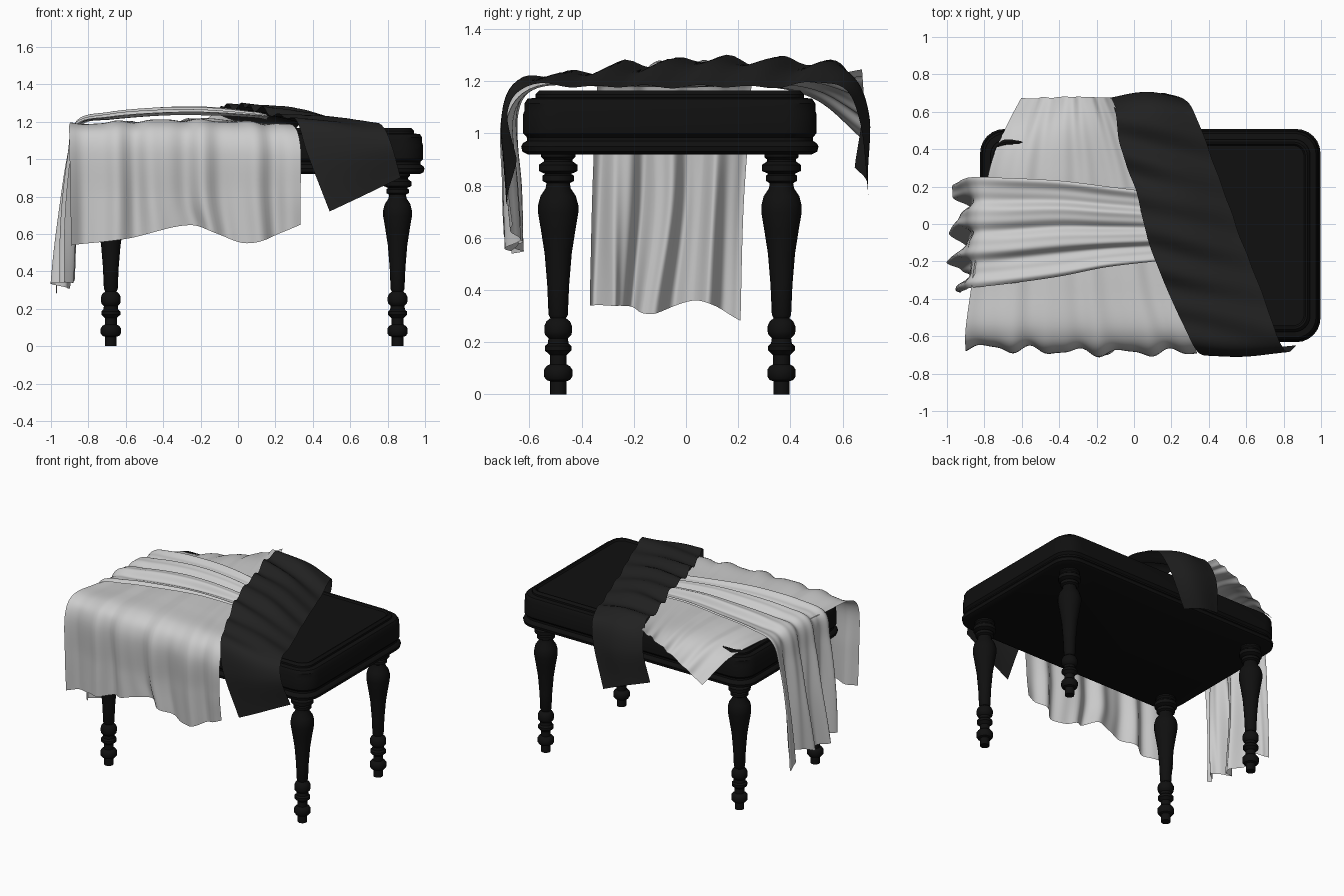
import bpy, bmesh
from math import sin, cos, pi
from mathutils import Vector

CX, CY = 0.087, -0.062          # table centre


def material(name, v):
    m = bpy.data.materials.new(name)
    m.diffuse_color = (v, v, v, 1)
    return m


black = material("black_wood", 0.005)
dark = material("dark_fabric", 0.016)


def finish(name, bm, mat=None, angle=None):
    me = bpy.data.meshes.new(name)
    bm.to_mesh(me)
    bm.free()
    ob = bpy.data.objects.new(name, me)
    bpy.context.collection.objects.link(ob)
    if mat:
        me.materials.append(mat)
    if angle is None:
        for p in me.polygons:
            p.use_smooth = True
    else:
        bpy.ops.object.select_all(action='DESELECT')
        ob.select_set(True)
        bpy.context.view_layer.objects.active = ob
        bpy.ops.object.shade_smooth_by_angle(angle=angle)
    return ob


def skin(loops):
    """Bridge closed loops of equal length and cap both ends."""
    bm = bmesh.new()
    rings = [[bm.verts.new(p) for p in lp] for lp in loops]
    n = len(rings[0])
    for a, b in zip(rings, rings[1:]):
        for i in range(n):
            j = (i + 1) % n
            bm.faces.new((a[i], a[j], b[j], b[i]))
    bm.faces.new(rings[0][::-1])
    bm.faces.new(rings[-1])
    return bm


def rounded_rect(inset, z, hx=0.91, hy=0.57, r=0.13, n=7):
    rr = r - inset * 0.8
    pts = []
    for k, (sx, sy) in enumerate(((1, 1), (-1, 1), (-1, -1), (1, -1))):
        for i in range(n):
            a = (k + i / (n - 1)) * pi / 2
            pts.append((CX + sx * (hx - inset - rr) + rr * cos(a),
                        CY + sy * (hy - inset - rr) + rr * sin(a), z))
    return pts


# Table top with moulded apron
apron = [(.025, .92), (.005, .93), (0, .95), (.006, .962), (.022, .972), (.022, .985),
         (.008, 1.0), (.008, 1.075), (.012, 1.085), (.012, 1.115), (.024, 1.133), (.055, 1.137),
         (.055, 1.15), (.07, 1.165), (.08, 1.163), (.088, 1.152), (.1, 1.152)]
finish("table_top", skin([rounded_rect(*p) for p in apron]), black, 0.6)

# Turned legs
turning = [(.031, 0), (.031, .05), (.045, .055), (.054, .068), (.054, .095), (.045, .108),
           (.032, .115), (.032, .15), (.04, .158), (.051, .168), (.051, .185), (.04, .195),
           (.037, .215), (.05, .228), (.053, .24), (.053, .262), (.045, .28), (.03, .292),
           (.037, .305), (.042, .42), (.052, .54), (.066, .63), (.077, .695), (.077, .725),
           (.068, .76), (.048, .79), (.045, .81), (.06, .818), (.06, .838), (.05, .845),
           (.074, .856), (.074, .88), (.055, .893), (.055, .9), (.066, .91), (.066, .925)]
for side, x in (("left", -.68), ("right", .853)):
    for end, y in (("front", -.49), ("back", .366)):
        rings = [[(x + r * cos(2 * pi * i / 16), y + r * sin(2 * pi * i / 16), z)
                  for i in range(16)] for r, z in turning]
        finish(f"{end}_{side}_leg", skin(rings), black, 0.6)


def resample(pts, n):
    """Catmull-Rom spline through pts, n samples."""
    P = [Vector(p) for p in pts]
    P = [2 * P[0] - P[1]] + P + [2 * P[-1] - P[-2]]
    out = []
    for k in range(n):
        t = k / (n - 1) * (len(pts) - 1)
        i = min(int(t), len(pts) - 2)
        t -= i
        a, b, c, d = P[i:i + 4]
        out.append(0.5 * (2 * b + (c - a) * t + (2 * a - 5 * b + 4 * c - d) * t * t
                          + (3 * b - a - 3 * c + d) * t ** 3))
    return out


def cloth(name, rows, nu, nv, fold, mat=None):
    """Smooth sheet through rows of points, displaced along its normals by fold."""
    across = [resample(r, nu) for r in rows]
    cols = [resample([r[i] for r in across], nv) for i in range(nu)]
    bm = bmesh.new()
    g = [[bm.verts.new(p) for p in c] for c in cols]
    for i in range(nu - 1):
        for j in range(nv - 1):
            bm.faces.new((g[i][j], g[i][j + 1], g[i + 1][j + 1], g[i + 1][j]))
    bm.normal_update()
    if g[nu // 2][nv // 2].normal.z < 0:
        bmesh.ops.reverse_faces(bm, faces=bm.faces[:])
        bm.normal_update()
    shift = [(g[i][j], g[i][j].normal * fold(i / (nu - 1), j / (nv - 1), g[i][j].co))
             for i in range(nu) for j in range(nv)]
    for v, d in shift:
        v.co += d
    finish(name, bm, mat)


def ramp(x, a, b):
    t = max(0, min(1, (x - a) / (b - a)))
    return t * t * (3 - 2 * t)


# Wide cloth hanging over the front, rows from back to front
cloth("front_drape", [
    [(-.6, .67, .975), (-.34, .68, 1.14), (-.12, .675, 1.245)],
    [(-.69, .5, 1.12), (-.34, .5, 1.2), (-.03, .48, 1.21)],
    [(-.77, .3, 1.177), (-.33, .28, 1.21), (.06, .25, 1.195)],
    [(-.82, 0, 1.175), (-.33, 0, 1.205), (.14, 0, 1.19)],
    [(-.87, -.34, 1.18), (-.32, -.34, 1.21), (.22, -.35, 1.185)],
    [(-.9, -.56, 1.18), (-.3, -.58, 1.195), (.3, -.58, 1.175)],
    [(-.9, -.65, 1.08), (-.3, -.68, 1.08), (.335, -.68, 1.06)],
    [(-.895, -.65, .8), (-.29, -.67, .8), (.335, -.68, .83)],
    [(-.89, -.64, .54), (-.59, -.66, .575), (-.25, -.66, .645), (.05, -.67, .55),
     (.335, -.66, .65)]], 72, 64,
    lambda u, v, p: (.006 + .019 * ramp(v, .55, .95)) * (1 - .6 * ramp(u, .85, 1)) *
    (sin(2 * pi * 5 * u + 1 + v) + .45 * sin(2 * pi * 8.3 * u + 2.5)))

# Gathered cloth hanging off the left end, rows from under the sash to the hem
cloth("side_drape", [
    [(.15, .14, 1.215), (.15, -.02, 1.23), (.16, -.19, 1.215)],
    [(.08, .17, 1.23), (.08, -.02, 1.245), (.1, -.2, 1.225)],
    [(-.15, .2, 1.245), (-.15, -.02, 1.265), (-.15, -.23, 1.24)],
    [(-.4, .23, 1.24), (-.4, -.02, 1.265), (-.4, -.28, 1.24)],
    [(-.68, .245, 1.22), (-.68, -.04, 1.24), (-.68, -.32, 1.22)],
    [(-.845, .25, 1.18), (-.85, -.05, 1.2), (-.86, -.34, 1.18)],
    [(-.89, .24, 1.0), (-.89, -.06, 1.0), (-.885, -.35, 1.0)],
    [(-.915, .22, .7), (-.915, -.07, .7), (-.9, -.36, .7)],
    [(-.94, .21, .28), (-.93, .05, .36), (-.94, -.13, .31), (-.94, -.24, .34),
     (-.9, -.36, .34)]], 90, 64,
    lambda u, v, p: (.012 + .006 * ramp(v, .1, .3) - .006 * ramp(v, .45, .6)
                     + .034 * ramp(v, .62, .98)) *
    (cos(2 * pi * 3.25 * u - .9 + .4 * sin(4 * v)) + .3 * sin(2 * pi * 7.4 * u + 2 * v)))

# Dark diagonal sash, rows from back hem to front hem
cloth("dark_sash", [
    [(-.17, .65, .87), (.0, .69, .82), (.165, .7, .755)],
    [(-.13, .675, 1.1), (.09, .70, 1.07), (.27, .665, 1.05)],
    [(-.1, .6, 1.26), (.12, .61, 1.245), (.33, .58, 1.19)],
    [(-.07, .4, 1.275), (.16, .4, 1.25), (.41, .37, 1.18)],
    [(.01, .18, 1.285), (.25, .17, 1.265), (.49, .15, 1.18)],
    [(.08, -.1, 1.275), (.33, -.1, 1.255), (.58, -.1, 1.18)],
    [(.19, -.38, 1.24), (.44, -.38, 1.225), (.69, -.38, 1.18)],
    [(.31, -.63, 1.2), (.54, -.63, 1.2), (.77, -.61, 1.18)],
    [(.37, -.705, 1.03), (.59, -.705, 1.05), (.82, -.685, 1.08)],
    [(.49, -.69, .72), (.68, -.67, .81), (.87, -.65, .9)]], 32, 80,
    lambda u, v, p: (.003 + .011 * ramp(v, .1, .3) * (1 - ramp(v, .65, .9))) *
    (1.2 - .8 * u) * (cos(2 * pi * (p.y - .13 + .12 * (u - .3)) / .2)
                      + .4 * sin(2 * pi * (p.y + .3 * u) / .33)), dark)
